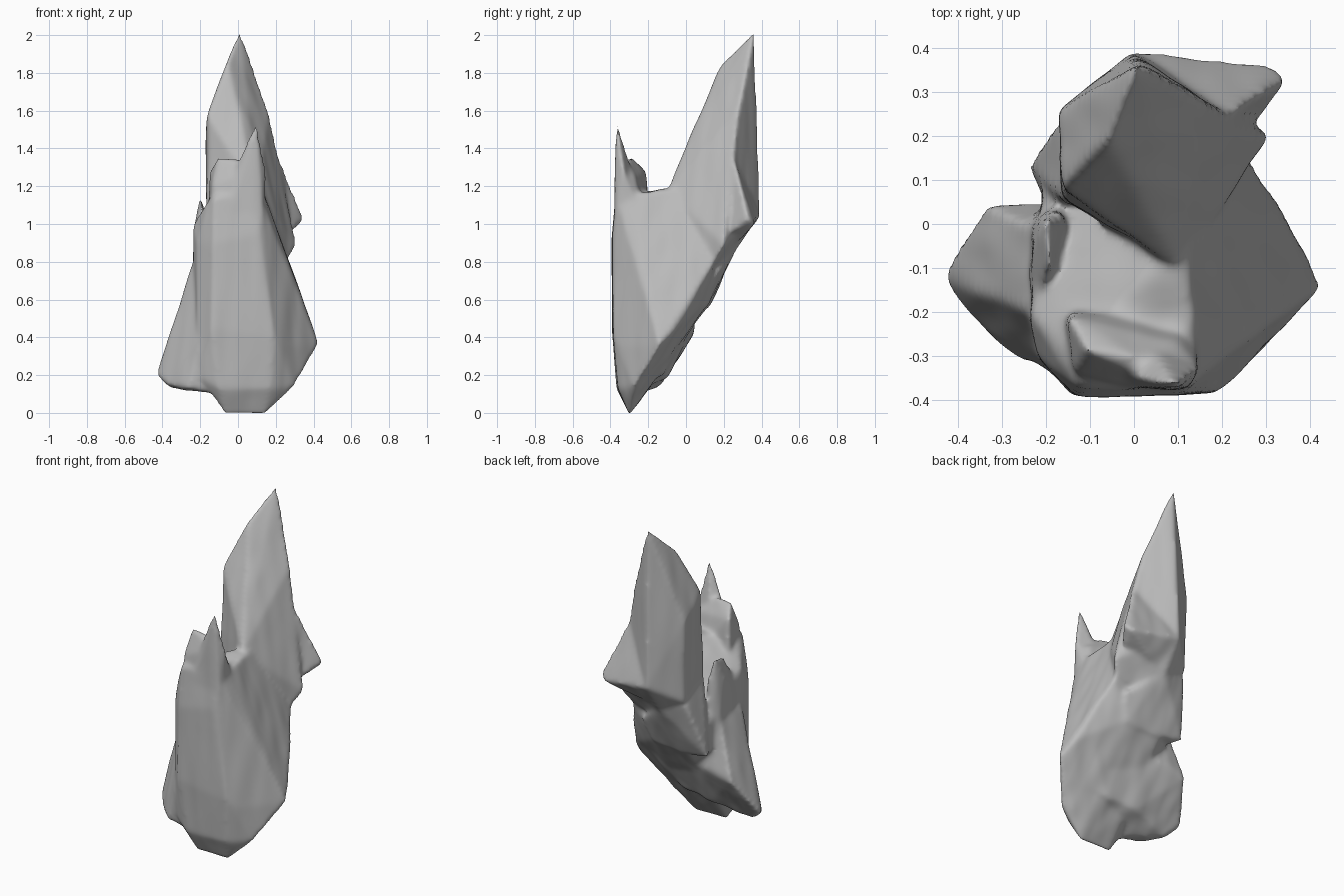
import bpy
import bmesh
from mathutils import Vector, noise

default_cube = bpy.data.objects.get("Cube")
if default_cube:
    bpy.data.objects.remove(default_cube, do_unlink=True)

VOXEL_SIZE = 0.012
rock = bmesh.new()


def add_chunk(*points):
    """Add one faceted lump of stone, wrapped tightly around its corner points."""
    corners = [rock.verts.new(point) for point in points]
    bmesh.ops.convex_hull(rock, input=corners)
    unused = [corner for corner in corners if corner.is_valid and not corner.link_faces]
    bmesh.ops.delete(rock, geom=unused, context="VERTS")


# Main block: tall front face, flaring right flank, slanted underside
add_chunk(
    (-.07, -.3, -.01), (.14, -.3, -.01), (-.1, -.365, .13), (.17, -.36, .13),
    (-.14, -.39, .45), (.19, -.385, .4), (-.13, -.395, .9), (.11, -.39, .95),
    (-.22, -.31, .2), (-.24, -.2, 1), (-.22, -.3, .9), (-.23, -.15, .5),
    (.3, -.28, .14), (.43, -.14, .36), (.38, -.05, .45), (.24, -.34, .35),
    (.14, -.3, 1.15), (-.14, -.3, 1.15), (.12, -.37, 1.15), (-.13, -.37, 1.15),
    (.12, -.15, 1.17), (.12, 0, 1.2), (-.15, -.05, .98),
    (.27, .15, .8), (-.2, .13, .7), (-.1, .12, .57), (.15, .11, .58),
)

# Tall rear shard, leaning back to the highest point
add_chunk(
    (.01, .365, 2.03), (-.06, .19, 1.86), (-.165, .08, 1.58), (-.17, .26, 1.45),
    (.165, .28, 1.6), (.2, .24, 1.4), (0, .395, 1.05),
    (0, 0, 1.4), (-.165, .06, 1.2), (.1, -.1, 1.18),
    (.27, .15, .8), (.31, .2, .89), (-.165, .06, .95), (-.165, .25, .95), (0, .2, .77),
)

# Ledge below the rear shard, overhanging the foot
add_chunk(
    (-.245, .13, .58), (-.2, .05, .58), (-.17, .24, .92), (-.165, .06, 1.04),
    (-.05, .12, .56), (.15, .11, .57), (.2, .16, .72), (0, .27, .88), (.1, 0, .9),
)

# Fin that sticks out behind the rear shard
add_chunk(
    (.2, .24, 1.4), (.35, .33, 1.03), (.32, .36, 1), (0, .395, 1.05),
    (.27, .22, .95), (.1, .05, .95), (0, .25, .87),
)

# Blunt crest above the front face
add_chunk(
    (-.15, -.21, 1.28), (-.11, -.29, 1.36), (0, -.3, 1.35), (-.14, -.34, 1.2),
    (.1, -.37, 1.3), (.145, -.32, 1.25), (.1, -.27, 1.25),
    (-.15, -.38, .85), (.14, -.38, .85), (.15, -.2, .95), (-.16, -.19, .95),
)

# Pointed tooth on the crest
add_chunk(
    (.1, -.37, 1.56), (.15, -.33, 1.3), (0, -.35, 1.345), (.05, -.29, 1.32),
    (.13, -.38, 1), (-.05, -.38, 1), (.14, -.28, 1.1), (0, -.28, 1.1),
)

# Small splinter on the left flank
add_chunk(
    (-.2, .01, 1.16), (-.19, -.1, 1.11), (-.235, -.2, .9), (-.14, -.1, .8),
    (-.16, .03, 1), (-.24, 0, .65), (-.2, .05, .6), (-.23, -.05, 1),
)

# Low skirt at the left foot, running on beneath the main block
add_chunk(
    (-.43, -.13, .2), (-.43, -.1, .21), (-.34, .045, .42), (-.37, -.21, .15),
    (-.26, -.31, .13), (-.21, .045, .46), (-.24, -.2, .8), (-.24, 0, .74),
    (-.2, -.33, .4), (-.1, -.3, .1), (-.1, -.1, .19), (-.35, -.15, .13),
    (.08, .01, .46), (.1, -.12, .21), (.22, -.15, .24), (.25, -.03, .42),
)

bmesh.ops.recalc_face_normals(rock, faces=rock.faces[:])
mesh = bpy.data.meshes.new("rock_shard")
rock.to_mesh(mesh)
rock.free()
shard = bpy.data.objects.new("rock_shard", mesh)
bpy.context.collection.objects.link(shard)

# Fuse the chunks into one skin and wear down the edges
remesh = shard.modifiers.new("fuse", "REMESH")
remesh.mode = "VOXEL"
remesh.voxel_size = VOXEL_SIZE
wear = shard.modifiers.new("wear", "SMOOTH")
wear.factor = 0.5
wear.iterations = 14
bpy.context.view_layer.update()
evaluated = shard.evaluated_get(bpy.context.evaluated_depsgraph_get())
skin = bpy.data.meshes.new_from_object(evaluated)
shard.modifiers.clear()
shard.data = skin

# Shallow upright ridges in the stone
offsets = []
for vertex in skin.vertices:
    spot = Vector((vertex.co.x * 12, vertex.co.y * 12, vertex.co.z * 2.5))
    offsets.append(vertex.normal * noise.noise(spot) * 0.006)
for vertex, offset in zip(skin.vertices, offsets):
    vertex.co += offset

# Stand the stone on the ground
lowest = min(vertex.co.z for vertex in skin.vertices)
for vertex in skin.vertices:
    vertex.co.z -= lowest
for face in skin.polygons:
    face.use_smooth = True
    face.material_index = 0

# Plain grey stone
stone = bpy.data.materials.new("grey_stone")
stone.use_nodes = True
grey = (0.5, 0.5, 0.5, 1)
stone.diffuse_color = grey
stone.node_tree.nodes["Principled BSDF"].inputs["Base Color"].default_value = grey
skin.materials.clear()
skin.materials.append(stone)
